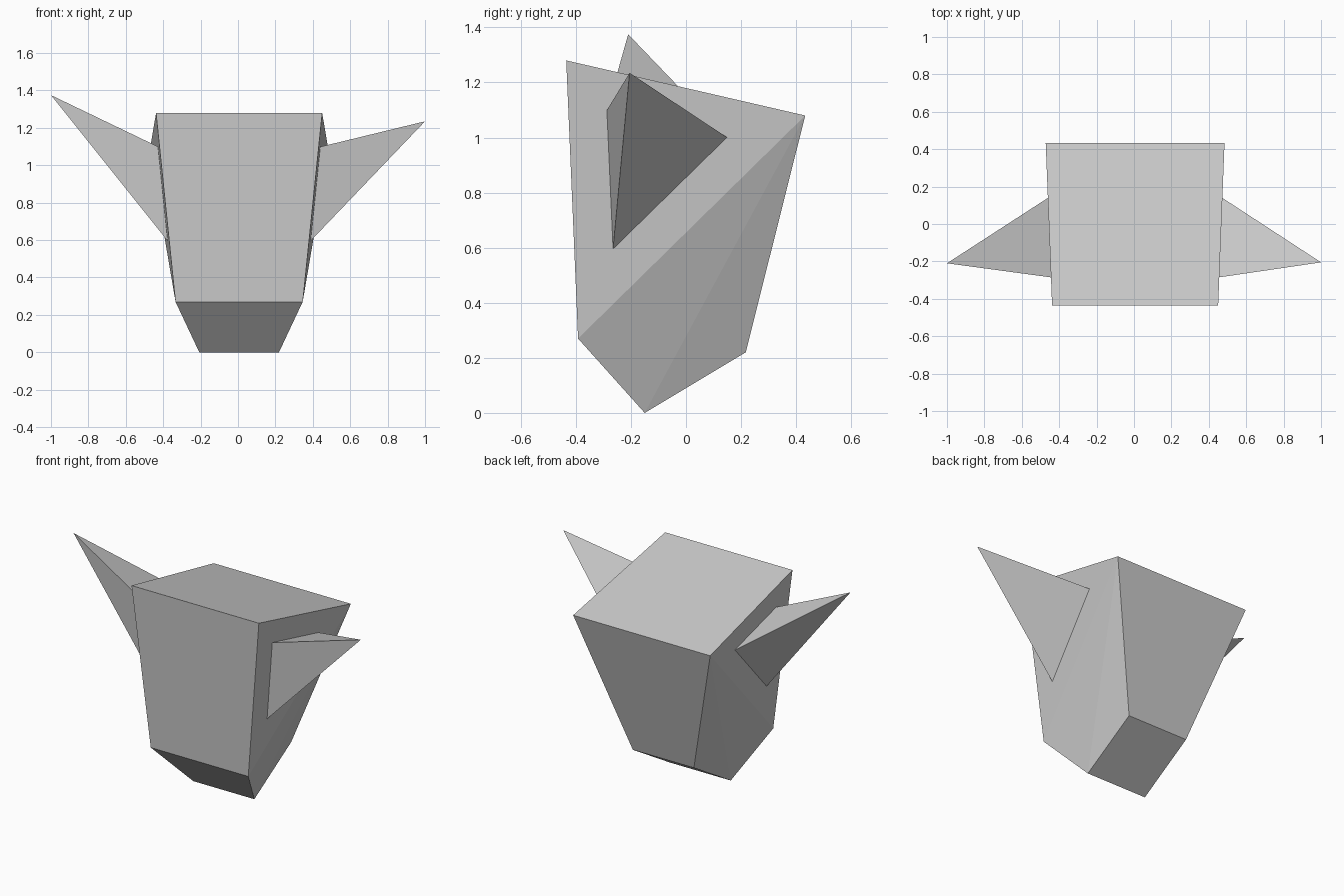
import bpy
import bmesh

cube = bpy.data.objects.get("Cube")
if cube:
    bpy.data.objects.remove(cube)

grey = bpy.data.materials.new("plain grey")
grey.use_nodes = True
GREY = (0.6, 0.6, 0.6, 1)
grey.diffuse_color = GREY
grey.node_tree.nodes["Principled BSDF"].inputs["Base Color"].default_value = GREY


def make_object(name, points, faces):
    bm = bmesh.new()
    verts = [bm.verts.new(p) for p in points]
    for face in faces:
        bm.faces.new([verts[i] for i in face])
    bmesh.ops.recalc_face_normals(bm, faces=bm.faces)
    mesh = bpy.data.meshes.new(name)
    bm.to_mesh(mesh)
    bm.free()
    mesh.materials.append(grey)
    obj = bpy.data.objects.new(name, mesh)
    bpy.context.collection.objects.link(obj)
    return obj


# Body: side profile of (y, z, half width), spanned across x
CENTRE = 0.006
profile = [(-0.435, 1.28, 0.444),   # front top
           (-0.392, 0.27, 0.34),    # front bottom
           (-0.15, 0.0, 0.213),     # lowest edge
           (0.217, 0.22, 0.213),    # back bottom
           (0.433, 1.08, 0.478)]    # back top
n = len(profile)
points = [(CENTRE + side * w, y, z) for side in (-1, 1) for y, z, w in profile]
faces = [(i, (i + 1) % n, (i + 1) % n + n, i + n) for i in range(n)]
for k in (0, n):
    # Each flank folds along the line from front bottom to back top
    faces += [(k, k + 1, k + 4), (k + 1, k + 2, k + 4), (k + 2, k + 3, k + 4)]
make_object("body", points, faces)

# Wings: three-sided spikes rooted in the flanks
root = [(0.43, -0.288, 1.098), (0.45, 0.15, 1.0), (0.382, -0.265, 0.595)]
tips = {"left_wing": (1.0, -0.205, 1.235), "right_wing": (-1.0, -0.21, 1.375)}
for name, tip in tips.items():
    side = 1 if tip[0] > 0 else -1
    base = [(CENTRE + side * x, y, z) for x, y, z in root]
    make_object(name, base + [tip], [(0, 1, 2), (0, 1, 3), (1, 2, 3), (2, 0, 3)])
